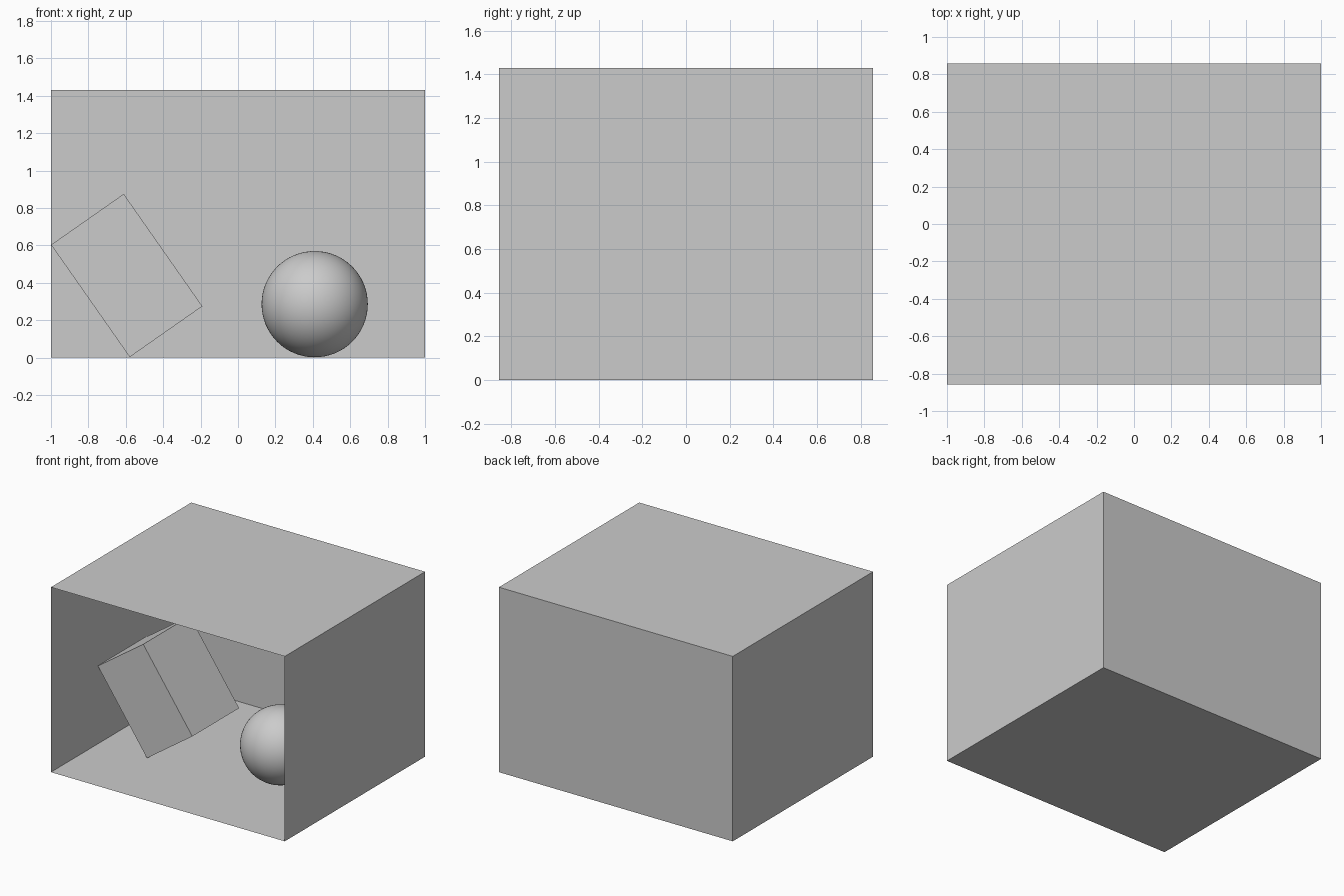
import bpy
import bmesh
from math import radians
from mathutils import Matrix

cube = bpy.data.objects.get("Cube")
if cube:
    bpy.data.objects.remove(cube, do_unlink=True)

# One plain grey for everything
GREY = (0.6, 0.6, 0.6, 1)
grey = bpy.data.materials.new("plain_grey")
grey.use_nodes = True
grey.diffuse_color = GREY
grey.node_tree.nodes["Principled BSDF"].inputs["Base Color"].default_value = GREY


def add_object(name, bm):
    mesh = bpy.data.meshes.new(name)
    bm.to_mesh(mesh)
    bm.free()
    mesh.materials.append(grey)
    obj = bpy.data.objects.new(name, mesh)
    bpy.context.collection.objects.link(obj)
    return obj


def cuboid(size):
    bm = bmesh.new()
    bmesh.ops.create_cube(bm, size=1, matrix=Matrix.Diagonal((*size, 1)))
    return bm


# Room: thin walls, floor and ceiling, open at the front
HEIGHT = 1.43
bm = cuboid((2, 1.714, HEIGHT))
bm.normal_update()
front = [f for f in bm.faces if f.normal.y < -0.9]
bmesh.ops.delete(bm, geom=front, context='FACES_ONLY')
room = add_object("room_shell", bm)
room.location.z = HEIGHT / 2

# Block tipped on one edge, leaning against the wall
block = add_object("leaning_block", cuboid((0.474, 0.571, 0.733)))
block.location = (-0.595, 0, 0.439)
block.rotation_euler.y = radians(-35)

# Smooth ball resting on the floor
RADIUS = 0.284
bm = bmesh.new()
bmesh.ops.create_uvsphere(bm, u_segments=64, v_segments=32, radius=RADIUS)
for face in bm.faces:
    face.smooth = True
ball = add_object("ball", bm)
ball.location = (0.41, -0.066, RADIUS + 0.002)
